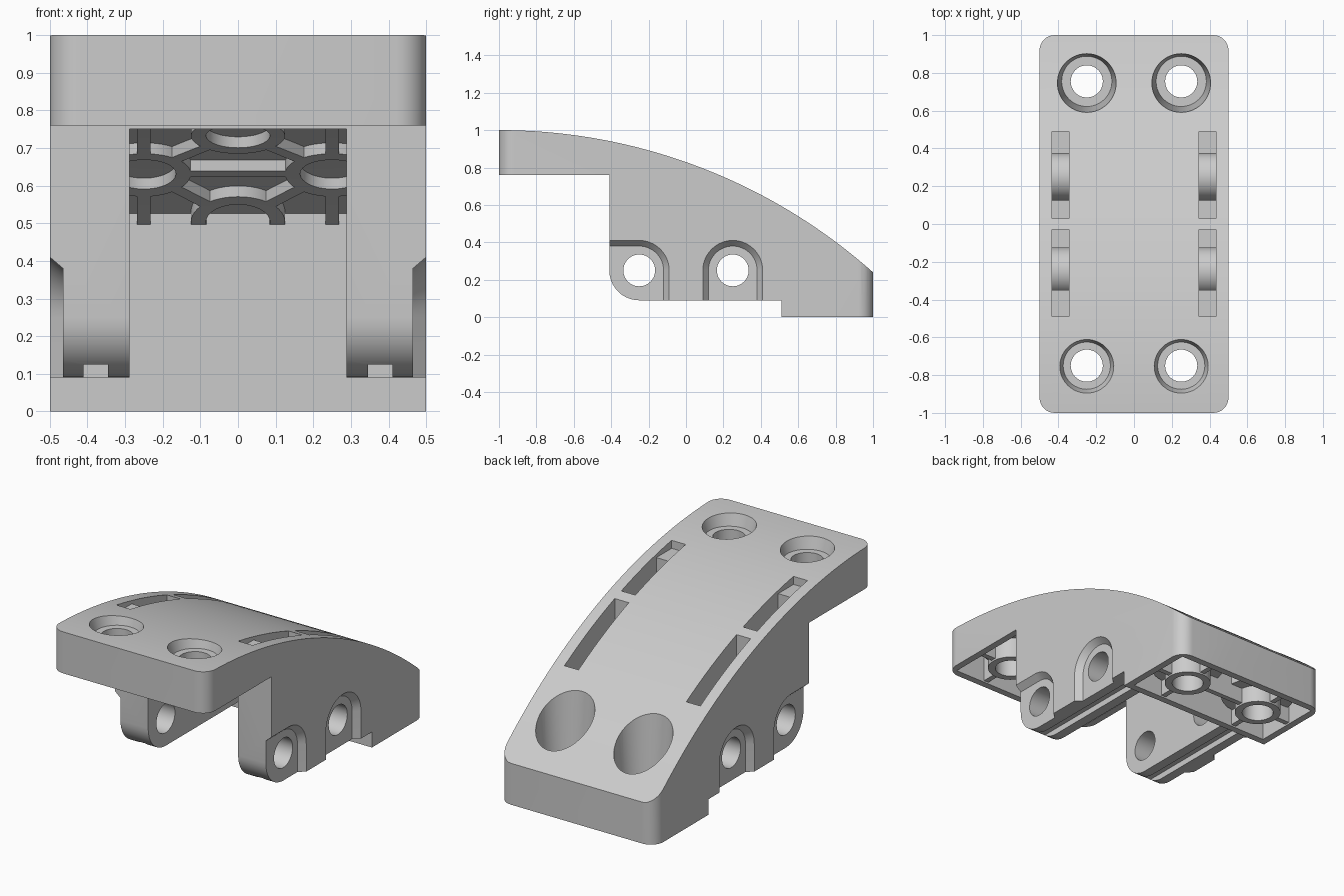
import bpy, bmesh, math
from math import sin, cos, pi, sqrt

if "Cube" in bpy.data.objects:
    bpy.data.objects.remove(bpy.data.objects["Cube"])

R = 3.01                                   # radius of the curved top


def top(y):
    return 1.0 - R + sqrt(R * R - (y + 1) ** 2)


def loft(name, a, b):
    """Closed solid between two matching outlines of 3D points."""
    bm = bmesh.new()
    va, vb = [bm.verts.new(p) for p in a], [bm.verts.new(p) for p in b]
    n = len(va)
    bm.faces.new(va)
    bm.faces.new(vb[::-1])
    for i in range(n):
        j = (i + 1) % n
        bm.faces.new((va[i], vb[i], vb[j], va[j]))
    bmesh.ops.recalc_face_normals(bm, faces=bm.faces)
    me = bpy.data.meshes.new(name)
    bm.to_mesh(me)
    bm.free()
    ob = bpy.data.objects.new(name, me)
    bpy.context.collection.objects.link(ob)
    return ob


def side_prism(name, yz, x0, x1):
    return loft(name, [(x0, y, z) for y, z in yz], [(x1, y, z) for y, z in yz])


def plan_prism(name, xy, z0, z1):
    return loft(name, [(x, y, z0) for x, y in xy], [(x, y, z1) for x, y in xy])


def box(name, x0, x1, y0, y1, z0, z1):
    return plan_prism(name, [(x0, y0), (x1, y0), (x1, y1), (x0, y1)], z0, z1)


def post(name, x, y, z0, z1, r0, r1=None, n=48):
    r1 = r1 or r0
    ring = [(cos(2 * pi * i / n), sin(2 * pi * i / n)) for i in range(n)]
    return loft(name, [(x + r0 * c, y + r0 * s, z0) for c, s in ring],
                [(x + r1 * c, y + r1 * s, z1) for c, s in ring])


def pin(name, x0, x1, y, z, r, n=48):
    return side_prism(name, [(y + r * cos(2 * pi * i / n), z + r * sin(2 * pi * i / n))
                             for i in range(n)], x0, x1)


def arc(y0, y1, drop, n=24):
    pts = [y0 + (y1 - y0) * i / n for i in range(n + 1)]
    return [(y, top(y) - drop) for y in pts]


def under_arc(name, x0, x1, y0, y1, zlow, drop):
    return side_prism(name, [(y1, zlow), (y0, zlow)] + arc(y0, y1, drop), x0, x1)


def combine(a, b, op):
    m = a.modifiers.new("cut", 'BOOLEAN')
    m.operation, m.solver, m.object = op, 'EXACT', b
    bpy.context.view_layer.objects.active = a
    bpy.ops.object.modifier_apply(modifier=m.name)
    bpy.data.objects.remove(b, do_unlink=True)


def cut(a, b):
    combine(a, b, 'DIFFERENCE')


def add(a, b):
    combine(a, b, 'UNION')


def bar(x0, y0, x1, y1, w, z0, z1):
    d = math.hypot(x1 - x0, y1 - y0)
    nx, ny = -(y1 - y0) / d * w / 2, (x1 - x0) / d * w / 2
    return plan_prism("bar", [(x0 + nx, y0 + ny), (x0 - nx, y0 - ny),
                              (x1 - nx, y1 - ny), (x1 + nx, y1 + ny)], z0, z1)


# Body: side outline with curved top, rounded leg toe and rear foot
toe = [(-.25 - .16 * sin(t * pi / 20), .25 - .16 * cos(t * pi / 20)) for t in range(11)]
outline = arc(-1, 1, 0, 64) + [(1, 0), (.51, 0), (.51, .09)] + toe + [(-.41, .76), (-1, .76)]
body = side_prism("curved_bracket", outline, -.5, .5)

# Rounded plan corners
corners = []
for k, (sx, sy) in enumerate([(1, 1), (-1, 1), (-1, -1), (1, -1)]):
    for i in range(9):
        t = (k + i / 8) * pi / 2
        corners.append((sx * .42 + .08 * cos(t), sy * .92 + .08 * sin(t)))
combine(body, plan_prism("plan", corners, -.5, 1.5), 'INTERSECT')

# Channel between the legs, and hollows under both ends
cut(body, side_prism("channel", [(.511, -.1), (-.6, -.1), (-.6, .75), (-.4, .75)]
                     + arc(-.4, .511, .068), -.288, .288))
cut(body, under_arc("rear_hollow", -.46, .46, .55, .96, -.1, .07))
cut(body, under_arc("front_hollow", -.46, .46, -.96, -.45, .6, .07))

# Slots in the top, grooves under the legs, arched side recesses
for s in (-1, 1):
    a, b = s * .345, s * .435
    cut(body, side_prism("front_slot", [(-.49, 1.2), (-.49, .91), (-.35, .91), (-.35, .16),
                                        (-.03, .16), (-.03, 1.2)], a, b))
    cut(body, side_prism("rear_slot", [(.03, 1.2), (.03, .16), (.49, .16), (.49, 1.2)], a, b))
    cut(body, box("groove", min(a, s * .41), max(a, s * .41), -.395, .48, .05, .125))
    for y in (-.25, .25):
        def arch(r, x):
            p = [(y + r, 0)]
            if y > 0:
                p += [(y + r * cos(t * pi / 24), .25 + r * sin(t * pi / 24)) for t in range(25)]
                p += [(y - r, 0)]
            else:
                p += [(y + r * cos(t * pi / 24), .25 + r * sin(t * pi / 24)) for t in range(13)]
                p += [(-.6, .25 + r), (-.6, 0)]
            return [(x, u, v) for u, v in p]
        cut(body, loft("recess", arch(.13, s * .465), arch(.1686, s * .51)))
        # Pin tubes crossing the slots
        add(body, pin("tube", s * .335, s * .445, y, .25, .125))
        cut(body, pin("pin_hole", s * .2, s * .6, y, .25, .085))

# Screw bosses and ribs inside the end hollows
bosses = box("bosses", -.48, .48, .74, .77, .01, .6)
for s in (-1, 1):
    x = s * .25
    add(bosses, box("rib", x - .015, x + .015, .53, .98, .01, .6))
    add(bosses, post("ring", x, .755, 0, .2, .125))
    add(bosses, post("well_wall", x, .755, .1, .7, .2))
add(bosses, box("rib", -.48, .48, -.765, -.735, .77, .97))
for s in (-1, 1):
    x = s * .25
    add(bosses, box("rib", x - .015, x + .015, -.98, -.43, .77, .97))
    add(bosses, post("ring", x, -.75, .76, .97, .125))
    add(bosses, post("seat", x, -.75, .88, .97, .17))
combine(bosses, under_arc("limit", -.49, .49, -.99, .99, -.1, .03), 'INTERSECT')
add(body, bosses)

# Lattice of rings and ribs under the channel roof
rings = [(0, 0), (0, .5), (-.25, .25), (.25, .25), (-.25, -.25), (.25, -.25)]
lattice = bar(-.25, -.43, -.25, .53, .036, .3, 1.1)
add(lattice, bar(.25, -.43, .25, .53, .036, .3, 1.1))
for y in (-.25, .25):
    add(lattice, bar(-.3, y, .3, y, .036, .3, 1.1))
    for s in (-1, 1):
        add(lattice, bar(0, 0, s * .25, y, .036, .3, 1.1))
        add(lattice, bar(0, 2 * y, s * .25, y, .036, .3, 1.1))
for x, y in rings:
    add(lattice, post("ring", x, y, .3, 1.1, .125))
for x, y in rings:
    cut(lattice, post("ring_bore", x, y, .2, 1.2, .085))
band = side_prism("band", arc(-.42, .53, .097) + arc(-.42, .53, .05)[::-1], -.3, .3)
combine(lattice, band, 'INTERSECT')
add(body, lattice)

# Screw holes: deep tapered wells at the rear, shallow seats at the front
for s in (-1, 1):
    x = s * .25
    cut(body, post("well", x, .755, .15, .75, .133, .18))
    cut(body, post("seat", x, -.75, .93, 1.06, .125, .164))
    cut(body, post("rear_hole", x, .755, -.2, .5, .085))
    cut(body, post("front_hole", x, -.75, .5, 1.2, .085))

# Finish
grey = bpy.data.materials.new("light_grey")
grey.diffuse_color = (.6, .6, .6, 1)
grey.use_nodes = True
grey.node_tree.nodes["Principled BSDF"].inputs["Base Color"].default_value = grey.diffuse_color
body.data.materials.clear()
body.data.materials.append(grey)
bpy.ops.object.select_all(action='DESELECT')
body.select_set(True)
bpy.context.view_layer.objects.active = body
bpy.ops.object.shade_smooth_by_angle(angle=math.radians(30))
